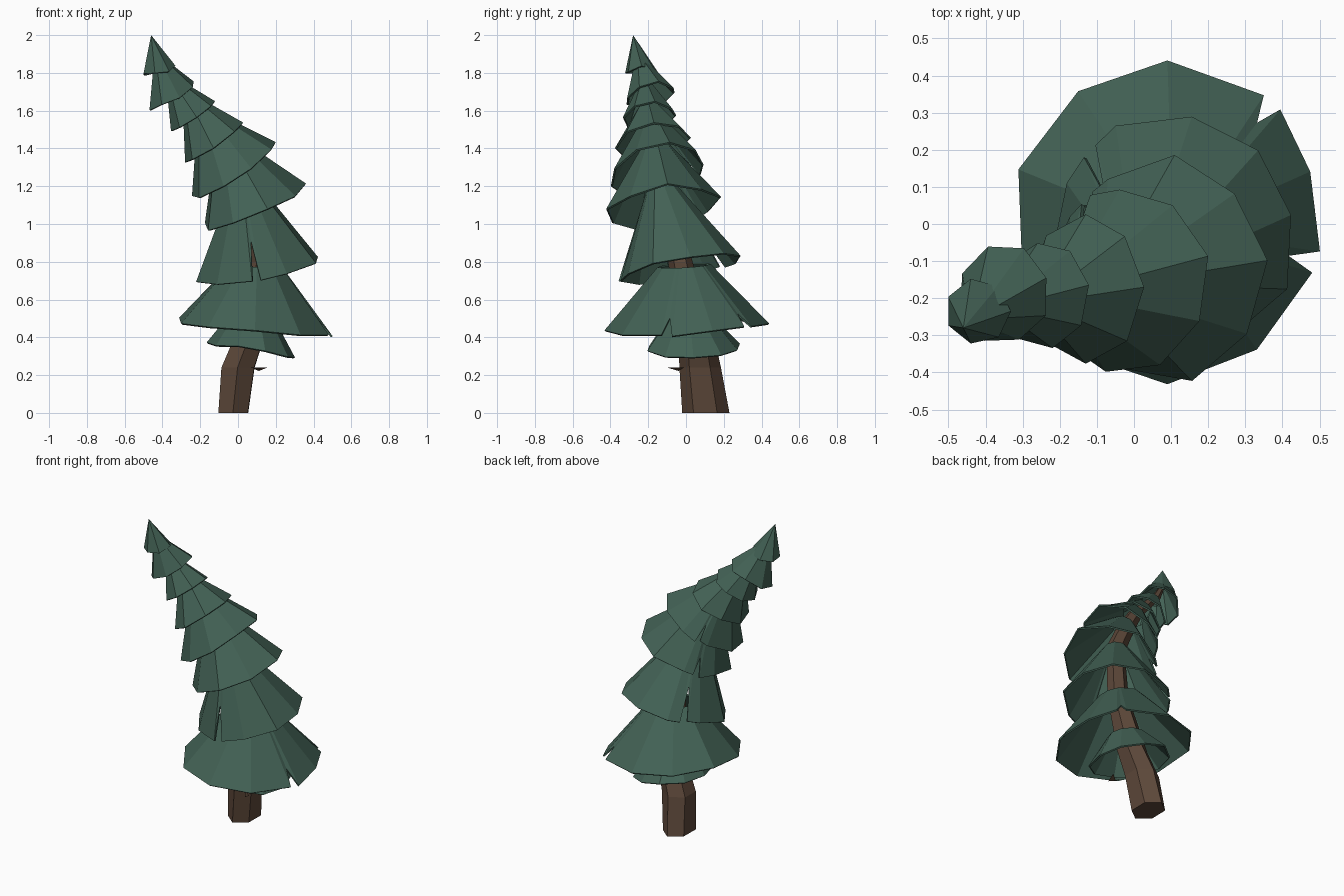
import bpy, bmesh, random
from math import sin, cos, pi, radians
from mathutils import Vector

if "Cube" in bpy.data.objects:
    bpy.data.objects.remove(bpy.data.objects["Cube"])

random.seed(4)


def material(name, rgb):
    m = bpy.data.materials.new(name)
    m.diffuse_color = (*rgb, 1)
    m.use_nodes = True
    m.node_tree.nodes["Principled BSDF"].inputs["Base Color"].default_value = m.diffuse_color
    return m


GREEN = material("needles", (0.055, 0.12, 0.09))
BROWN = material("bark", (0.11, 0.065, 0.042))


def make(name, bm, mat):
    bmesh.ops.recalc_face_normals(bm, faces=bm.faces)
    me = bpy.data.meshes.new(name)
    bm.to_mesh(me)
    bm.free()
    ob = bpy.data.objects.new(name, me)
    bpy.context.collection.objects.link(ob)
    me.materials.append(mat)
    return ob


def tier(name, sides, c, rx, ry, sx, sy, top, rt, notches=(), turn=0):
    """Hollow skirt: tilted elliptical rim, small ring on top, V notches in the rim."""
    c, top = Vector(c), Vector(top)
    ring = []                               # (angle, how far up towards the top)
    for i in range(sides):
        a = (turn + 360 * i / sides) % 360
        if all(abs((a - n + 180) % 360 - 180) > 9 for n, d in notches):
            ring.append((a, 0))
    for n, d in notches:
        ring += [((n - 4) % 360, 0), (n % 360, d), ((n + 4) % 360, 0)]
    ring.sort()
    bm = bmesh.new()
    low, high = [], []
    for a, t in ring:
        x, y = cos(radians(a)), sin(radians(a))
        k = random.uniform(0.99, 1.06)
        dx, dy = rx * x * k, ry * y * k
        p = c + Vector((dx, dy, sx * dx + sy * dy + random.uniform(-.012, .012)))
        q = top + Vector((rt * x, rt * y, rt * (sx * x + sy * y)))
        low.append(bm.verts.new(p.lerp(q, t)))
        high.append(bm.verts.new(q) if rt else None)
    tip = None if rt else bm.verts.new(top)
    for i in range(len(ring)):
        j = (i + 1) % len(ring)
        bm.faces.new((low[i], low[j], high[j], high[i]) if rt else (low[i], low[j], tip))
    ob = make(name, bm, GREEN)
    s = ob.modifiers.new("thickness", 'SOLIDIFY')
    s.thickness, s.offset = 0.01, -1


# Branch skirts from bottom to top
tier("branches_1", 10, (.07, .04, .34), .23, .245, -.16, .03, (.08, .02, .52), .11)
tier("branches_2", 10, (.09, .01, .455), .40, .42, -.08, .06, (.10, -.01, .78), .14,
     [(-15, .25), (47, .25)], 18)
tier("branches_3", 10, (.11, -.03, .765), .32, .315, .15, .20, (.035, -.13, 1.19), .08,
     [(-92, .45), (135, .45)], 10)
tier("branches_4", 9, (.085, -.125, 1.09), .265, .295, .40, .12, (-.05, -.16, 1.41), .075,
     [(140, .3)], 5)
tier("branches_5", 9, (-.02, -.155, 1.285), .215, .25, .62, .20, (-.15, -.18, 1.53), .07,
     [(120, .35)], 15)
tier("branches_6", 8, (-.13, -.17, 1.435), .15, .195, .65, .15, (-.23, -.20, 1.61), .06)
tier("branches_7", 8, (-.24, -.19, 1.565), .115, .14, .65, .10, (-.33, -.215, 1.72), .045, (), 10)
tier("branches_8", 8, (-.35, -.19, 1.68), .12, .13, .50, .20, (-.415, -.24, 1.85), .035, (), 20)
tier("tree_top", 7, (-.42, -.235, 1.81), .085, .085, .20, .10, (-.46, -.28, 2.0), 0)

# Bent six-sided trunk
path = [(-.025, .105, 0, .09, .125), (.0, .075, .24, .10, .11), (.06, .055, .4, .09, .095),
        (.10, -.03, .8, .065, .065), (.035, -.13, 1.2, .055, .055), (-.07, -.16, 1.4, .05, .05),
        (-.17, -.19, 1.55, .04, .04), (-.36, -.22, 1.75, .025, .025), (-.43, -.25, 1.86, .015, .015)]
bm = bmesh.new()
rings = []
for x, y, z, rx, ry in path:
    rings.append([bm.verts.new((x + rx * cos(pi * k / 3 + .5), y + ry * sin(pi * k / 3 + .5),
                                z + (0.35 * rx * cos(pi * k / 3 + .5) if z > 1 else 0)))
                  for k in range(6)])
for a, b in zip(rings, rings[1:]):
    for k in range(6):
        bm.faces.new((a[k], a[(k + 1) % 6], b[(k + 1) % 6], b[k]))
bm.faces.new(rings[0])
bm.faces.new(rings[-1])
make("trunk", bm, BROWN)

# Tiny twig on the trunk
bm = bmesh.new()
a, b, c, d = [bm.verts.new(p) for p in
              [(.07, -.02, .24), (.12, -.10, .24), (.11, -.04, .222), (.155, -.01, .24)]]
bm.faces.new((a, b, c))
bm.faces.new((c, b, d))
make("twig", bm, BROWN)
